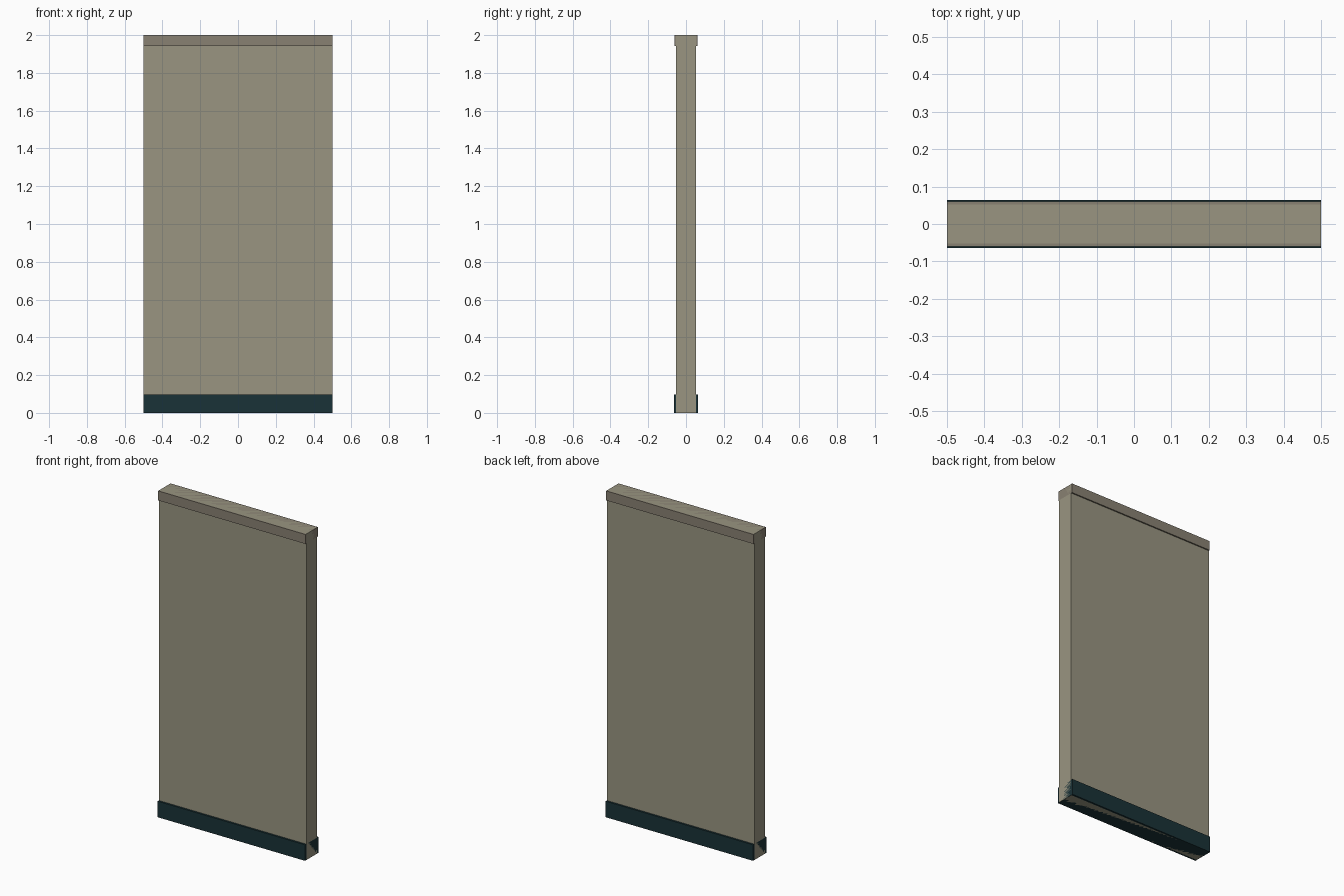
import bpy
import bmesh
from mathutils import Matrix, Vector

if "Cube" in bpy.data.objects:
    bpy.data.objects.remove(bpy.data.objects["Cube"])


def material(name, rgb):
    mat = bpy.data.materials.new(name)
    mat.diffuse_color = (*rgb, 1)
    mat.use_nodes = True
    mat.node_tree.nodes["Principled BSDF"].inputs["Base Color"].default_value = mat.diffuse_color
    return mat


def slab(name, half_depth, z0, z1, mat):
    """Full-width box centred on x and y, spanning z0 to z1."""
    bm = bmesh.new()
    place = Matrix.Translation((0, 0, (z0 + z1) / 2))
    size = Matrix.Diagonal(Vector((1.0, 2 * half_depth, z1 - z0, 1)))
    bmesh.ops.create_cube(bm, size=1, matrix=place @ size)
    mesh = bpy.data.meshes.new(name)
    bm.to_mesh(mesh)
    bm.free()
    mesh.materials.append(mat)
    obj = bpy.data.objects.new(name, mesh)
    bpy.context.collection.objects.link(obj)
    return obj


# Wall panel
slab("wall_panel", 0.052, 0, 2, material("wall_beige", (0.32, 0.30, 0.22)))

# Top trim, slightly proud of both wall faces
slab("top_trim", 0.06, 1.942, 2, material("trim_taupe", (0.25, 0.22, 0.17)))

# Skirting along the floor on both sides
slab("baseboard", 0.064, 0, 0.098, material("base_teal", (0.01, 0.032, 0.038)))
